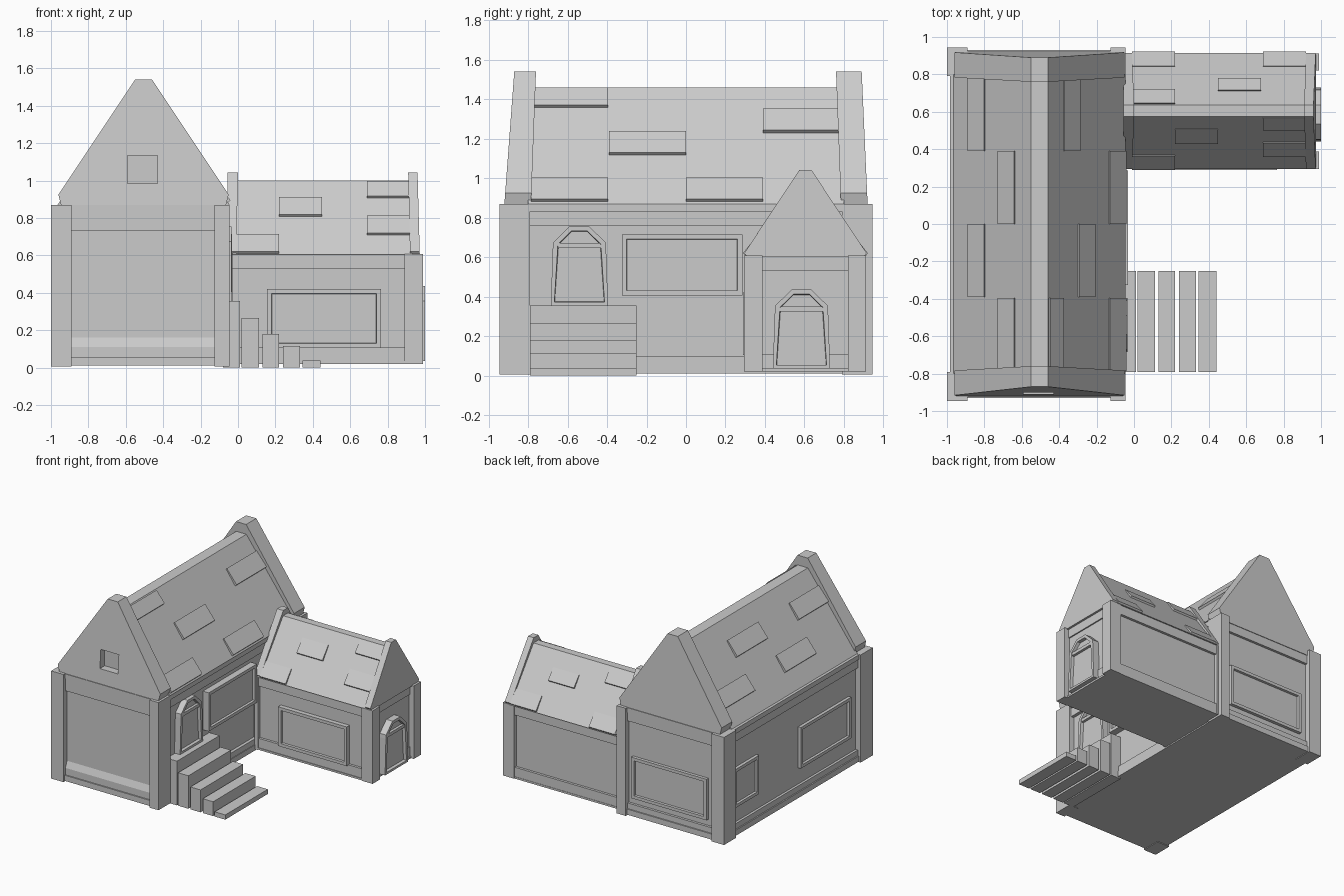
import bpy, bmesh
from mathutils import Vector

if "Cube" in bpy.data.objects:
    bpy.data.objects.remove(bpy.data.objects["Cube"])

stone = bpy.data.materials.new("plain grey")
stone.diffuse_color = (0.6, 0.6, 0.6, 1)
stone.use_nodes = True
stone.node_tree.nodes["Principled BSDF"].inputs["Base Color"].default_value = stone.diffuse_color


def finish(name, bm):
    bmesh.ops.recalc_face_normals(bm, faces=bm.faces)
    me = bpy.data.meshes.new(name)
    bm.to_mesh(me)
    bm.free()
    me.materials.append(stone)
    ob = bpy.data.objects.new(name, me)
    bpy.context.collection.objects.link(ob)
    return ob


def prism_mesh(pts, axis, a, b):
    """Extrude an outline: axis x takes (y, z) points, axis y takes (x, z)."""
    bm = bmesh.new()
    place = (lambda p, t: (t, p[0], p[1])) if axis == 'x' else (lambda p, t: (p[0], t, p[1]))
    rings = [[bm.verts.new(place(p, t)) for p in pts] for t in (a, b)]
    n = len(pts)
    for r in rings:
        bm.faces.new(r)
    for i in range(n):
        j = (i + 1) % n
        bm.faces.new((rings[0][i], rings[0][j], rings[1][j], rings[1][i]))
    bmesh.ops.recalc_face_normals(bm, faces=bm.faces)
    return bm


def prism(name, pts, axis, a, b):
    return finish(name, prism_mesh(pts, axis, a, b))


def rect(u0, u1, z0, z1):
    return [(u0, z0), (u1, z0), (u1, z1), (u0, z1)]


def box(name, x0, x1, y0, y1, z0, z1):
    return prism(name, rect(y0, y1, z0, z1), 'x', x0, x1)


def inset_panel(name, pts, axis, back, front, rim=0.035, depth=0.018):
    """Raised plate with a sunken middle, facing from back to front."""
    bm = prism_mesh(pts, axis, back, front)
    d = Vector((1, 0, 0) if axis == 'x' else (0, 1, 0)) * (1 if front > back else -1)
    face = next(f for f in bm.faces if f.normal.dot(d) > 0.99)
    bmesh.ops.inset_region(bm, faces=[face], thickness=rim)
    bmesh.ops.inset_region(bm, faces=[face], thickness=0.003)
    bmesh.ops.translate(bm, verts=face.verts, vec=-d * depth)
    return finish(name, bm)


def gable(name, pts, axis, inner, outer, z0, z1, lean_in, lean_out):
    """End wall whose two faces lean as they rise."""
    bm = prism_mesh(pts, axis, inner, outer)
    k = 0 if axis == 'x' else 1
    for v in bm.verts:
        lean = lean_in if abs(v.co[k] - inner) < 1e-4 else lean_out
        v.co[k] += lean * (v.co.z - z0) / (z1 - z0)
    return finish(name, bm)


def roof_outline(c, top, bottom, z_top, z_eave, z_base=None):
    pts = [(c - bottom, z_eave), (c - top, z_top), (c + top, z_top), (c + bottom, z_eave)]
    if z_base is not None:
        pts += [(c + bottom - 0.015, z_base), (c - bottom + 0.015, z_base)]
    return pts


def slate(name, c, side, roof, axis, a, b, d0, d1, t=0.018):
    """Slate lying on one slope between distances d0 and d1 from the ridge."""
    top, bottom, z_top, z_eave = roof
    n = Vector((z_top - z_eave, bottom - top)).normalized() * t
    z = lambda d: z_top - (d - top) * (z_top - z_eave) / (bottom - top)
    pts = [(d0, z(d0) - .005), (d0 + n.x * .5, z(d0) + n.y * .5),
           (d1 + n.x, z(d1) + n.y), (d1, z(d1) - .005)]
    return prism(name, [(c + side * d, h) for d, h in pts], axis, a, b)


# Main hall walls: core, base course, top beam, corner posts
box("hall_wall", -0.955, -0.085, -0.90, 0.90, 0.01, 0.865)
box("hall_base", -0.975, -0.06, -0.92, 0.92, 0.01, 0.10)
box("hall_base_skirt", -0.985, -0.055, -0.93, 0.93, 0.01, 0.055)
box("hall_top_beam", -0.975, -0.06, -0.92, 0.92, 0.76, 0.866)
box("hall_cornice", -0.985, -0.05, -0.925, 0.925, 0.83, 0.868)
for s, tag in ((-1, "front"), (1, "back")):
    y0, y1 = sorted((s * 0.79, s * 0.945))
    box(tag + "_left_post", -1.0, -0.89, y0, y1, 0.005, 0.87)
    box(tag + "_right_post", -0.125, -0.045, y0, y1, 0.005, 0.87)
# Sloped sill and lintel on the front wall
prism("front_sill", [(-0.90, 0.10), (-0.92, 0.10), (-0.92, 0.11), (-0.90, 0.16)], 'x', -0.89, -0.12)
box("front_lintel", -0.89, -0.12, -0.92, -0.89, 0.73, 0.78)

# Main roof with leaning gable ends
HALL = (0.045, 0.46, 1.46, 0.87)
prism("hall_roof", roof_outline(-0.505, *HALL), 'y', -0.80, 0.80)
g_pts = roof_outline(-0.505, 0.045, 0.455, 1.54, 0.925, 0.865)
front_gable = gable("front_gable", g_pts, 'y', -0.785, -0.92, 0.87, 1.54, 0.025, 0.05)
gable("back_gable", g_pts, 'y', 0.785, 0.92, 0.87, 1.54, -0.025, -0.03)

# Gable window recess
cutter = box("window_cutter", -0.59, -0.43, -1.0, -0.85, 0.985, 1.135)
cutter.hide_render = True
cutter.hide_viewport = True
mod = front_gable.modifiers.new("window", 'BOOLEAN')
mod.object = cutter
mod.operation = 'DIFFERENCE'

# Main roof slates: side, y start, ridge distances
for i, (s, y0, d0, d1) in enumerate([
        (1, 0.39, 0.125, 0.205), (1, -0.39, 0.205, 0.285), (1, 0.0, 0.37, 0.45),
        (1, -0.785, 0.05, 0.115), (1, -0.785, 0.37, 0.45),
        (-1, 0.39, 0.29, 0.37), (-1, 0.0, 0.13, 0.21),
        (-1, -0.39, 0.29, 0.37), (-1, -0.785, 0.13, 0.21)]):
    slate(f"hall_slate_{i}", -0.505, s, HALL, 'y', y0, y0 + 0.39, d0, d1)

# Side wing walls
box("wing_wall", -0.10, 0.945, 0.325, 0.885, 0.02, 0.605)
box("wing_base", -0.06, 0.955, 0.305, 0.905, 0.02, 0.11)
box("wing_base_skirt", -0.06, 0.965, 0.30, 0.908, 0.02, 0.035)
box("wing_top_beam", -0.06, 0.955, 0.305, 0.905, 0.53, 0.607)
for y0, tag in ((0.295, "front"), (0.82, "back")):
    box(f"wing_{tag}_post", 0.89, 0.99, y0, y0 + 0.092, 0.02, 0.607)
    box(f"wing_{tag}_inner_post", -0.06, -0.03, y0, y0 + 0.092, 0.02, 0.607)

# Wing roof and gables
WING = (0.03, 0.31, 1.0, 0.605)
prism("wing_roof", roof_outline(0.605, *WING), 'x', -0.03, 0.93)
w_pts = roof_outline(0.605, 0.03, 0.31, 1.042, 0.62, 0.60)
gable("wing_outer_gable", w_pts, 'x', 0.92, 0.972, 0.6, 1.04, -0.01, -0.012)
gable("wing_inner_gable", w_pts, 'x', -0.01, -0.06, 0.6, 1.04, 0.01, 0.005)

# Wing slates: side, x start, ridge distances
for i, (s, x0, d0, d1) in enumerate([
        (-1, -0.01, 0.235, 0.305), (-1, 0.22, 0.095, 0.165), (-1, 0.69, 0.035, 0.095),
        (-1, 0.69, 0.165, 0.235), (1, -0.01, 0.235, 0.305), (1, -0.01, 0.035, 0.105),
        (1, 0.45, 0.105, 0.165), (1, 0.69, 0.235, 0.305)]):
    slate(f"wing_slate_{i}", 0.605, s, WING, 'x', x0, x0 + 0.23, d0, d1, 0.014)

# Framed window panels
inset_panel("hall_right_window", rect(-0.325, 0.285, 0.405, 0.715), 'x', -0.09, -0.032)
inset_panel("wing_front_window", rect(0.155, 0.765, 0.105, 0.42), 'y', 0.34, 0.288)
inset_panel("hall_back_window", rect(-0.83, -0.16, 0.15, 0.48), 'y', 0.88, 0.925)
inset_panel("hall_left_window", rect(-0.70, -0.06, 0.23, 0.56), 'x', -0.94, -0.98)
inset_panel("hall_left_small_window", rect(0.47, 0.78, 0.23, 0.54), 'x', -0.94, -0.98)


# Arched doors with a transom bar
def door(name, y, z, back, front):
    outline = [(-0.145, 0), (0.145, 0), (0.135, 0.29), (0.132, 0.32),
               (0.05, 0.40), (-0.05, 0.40), (-0.132, 0.32), (-0.135, 0.29)]
    inset_panel(name, [(y + u, z + h) for u, h in outline], 'x', back, front, 0.025, 0.025)
    box(name + "_transom", back, front - 0.004, y - 0.125, y + 0.125, z + 0.29, z + 0.315)


door("hall_door", -0.54, 0.355, -0.10, -0.035)
door("wing_door", 0.585, 0.035, 0.93, 1.0)

# Entrance steps
for i, (x0, x1, z0, z1) in enumerate([
        (-0.08, 0.01, 0.0, 0.355), (0.02, 0.112, 0.0, 0.265), (0.13, 0.22, 0.0, 0.18),
        (0.24, 0.332, 0.0, 0.115), (0.345, 0.44, 0.0, 0.038)]):
    box(f"step_{i}", x0, x1, -0.79, -0.25, z0, z1)
